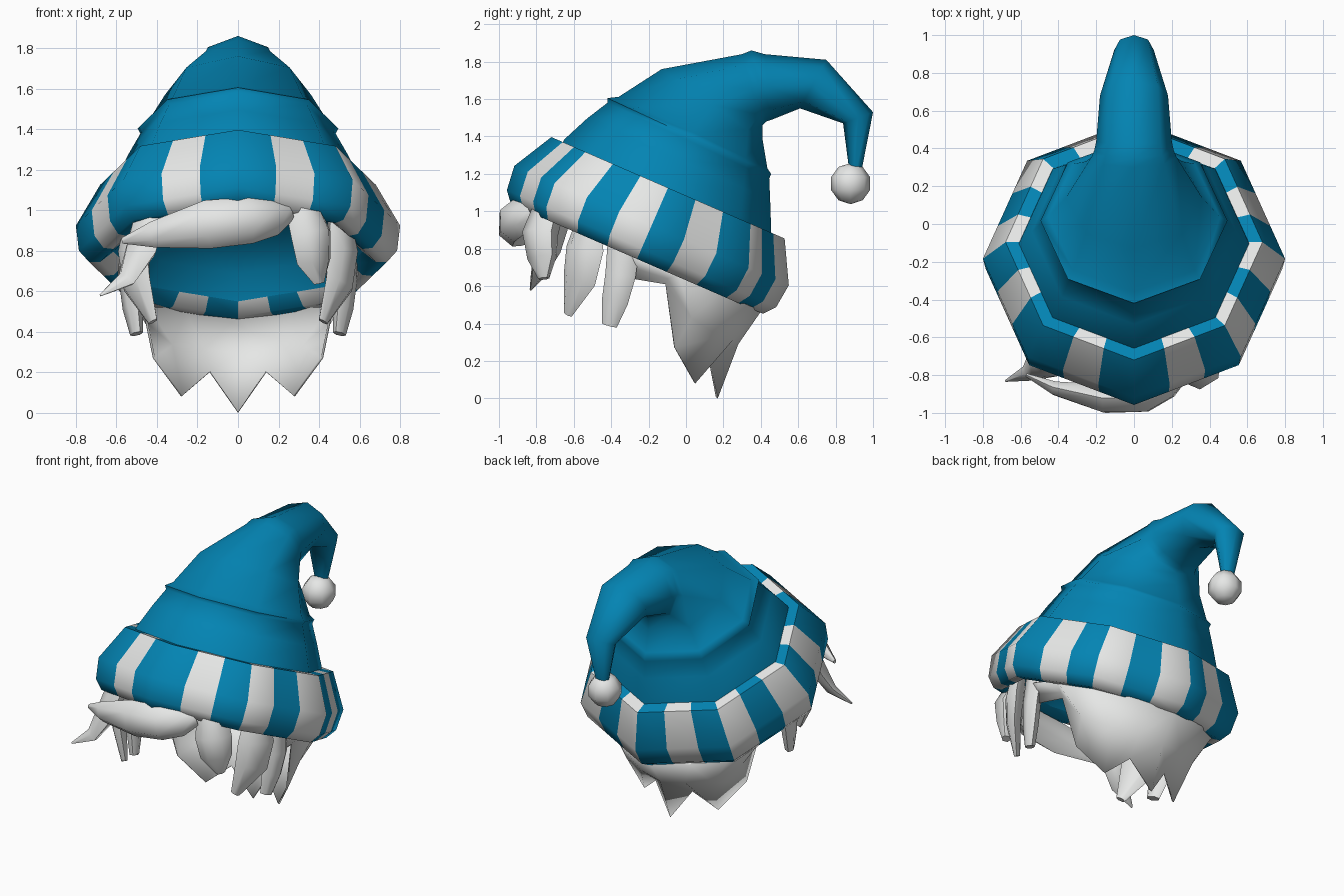
import bpy, bmesh, math
from mathutils import Vector

if "Cube" in bpy.data.objects:
    bpy.data.objects.remove(bpy.data.objects["Cube"])


def material(name, rgb):
    m = bpy.data.materials.new(name)
    m.diffuse_color = (*rgb, 1)
    m.use_nodes = True
    m.node_tree.nodes["Principled BSDF"].inputs["Base Color"].default_value = m.diffuse_color
    return m


BLUE = material("blue_felt", (0.001, 0.23, 0.45))
WHITE = material("soft_white", (0.83, 0.84, 0.83))


def build(name, verts, faces, mats, angle=60, indices=None):
    me = bpy.data.meshes.new(name)
    me.from_pydata([tuple(v) for v in verts], [], faces)
    ob = bpy.data.objects.new(name, me)
    bpy.context.collection.objects.link(ob)
    for m in mats:
        me.materials.append(m)
    if indices:
        for p, i in zip(me.polygons, indices):
            p.material_index = i
    bm = bmesh.new()
    bm.from_mesh(me)
    bmesh.ops.recalc_face_normals(bm, faces=bm.faces)
    bm.to_mesh(me)
    bm.free()
    bpy.ops.object.select_all(action='DESELECT')
    ob.select_set(True)
    bpy.context.view_layer.objects.active = ob
    bpy.ops.object.shade_smooth_by_angle(angle=math.radians(angle))
    return ob


def skin(rows, n):
    """Quads joining closed rings of n points."""
    return [(r * n + k, r * n + (k + 1) % n, (r + 1) * n + (k + 1) % n, (r + 1) * n + k)
            for r in range(rows - 1) for k in range(n)]


# Tilted frame shared by the brim, the lining and the hair roots
TILT = math.radians(23.5)
CY, CZ = -0.19, 0.91


def tilted(x, u, n):
    return Vector((x, CY + u * math.cos(TILT) + n * math.sin(TILT),
                   CZ - u * math.sin(TILT) + n * math.cos(TILT)))


# Brim: octagonal roll, each side split in three stripes
profile = [(0.59, 0.235), (0.68, 0.235), (0.80, 0.015), (0.785, -0.12), (0.735, -0.18),
           (0.68, -0.18), (0.615, -0.125)]
verts = []
for r, n in profile:
    for f in range(8):
        a, b = f * math.pi / 4, (f + 1) * math.pi / 4
        for s in range(3):
            t = s / 3
            x = r * (math.sin(a) * (1 - t) + math.sin(b) * t)
            u = -r * (math.cos(a) * (1 - t) + math.cos(b) * t)
            verts.append(tilted(x, u, n))
stripe = []
for r in range(len(profile) - 1):
    for k in range(24):
        side, s = divmod(k, 3)
        stripe.append((s + (1 if side in (1, 3, 5) else 0)) % 2)
build("striped_brim", verts, skin(len(profile), 24), [BLUE, WHITE], 60, stripe)

# Lining: shallow hollow dome inside the brim
dome = [(0.615, -0.125), (0.54, -0.01), (0.40, 0.08), (0.22, 0.125), (0.02, 0.14)]
verts = [tilted(r * math.sin(k * math.pi / 4), -r * math.cos(k * math.pi / 4), n)
         for r, n in dome for k in range(8)]
build("hat_lining", verts, skin(len(dome), 8), [BLUE], 65).data.flip_normals()

# Hat body: octagonal rings given by front (y, z), back (y, z), half width
rings = [((-0.68, 1.33), (0.45, 0.84), 0.62),
         ((-0.65, 1.385), (0.455, 0.91), 0.605),
         ((-0.53, 1.495), (0.45, 1.06), 0.54),
         ((-0.42, 1.58), (0.445, 1.175), 0.482),
         ((-0.42, 1.605), (0.455, 1.20), 0.495),
         ((-0.36, 1.612), (0.435, 1.23), 0.455),
         ((-0.13, 1.76), (0.41, 1.38), 0.36),
         ((0.30, 1.84), (0.41, 1.46), 0.225),
         ((0.35, 1.86), (0.43, 1.48), 0.21),
         ((0.42, 1.84), (0.46, 1.49), 0.20),
         ((0.75, 1.81), (0.61, 1.55), 0.18),
         ((1.00, 1.53), (0.84, 1.47), 0.105),
         ((0.935, 1.20), (0.875, 1.20), 0.04)]
verts = []
for (fy, fz), (by, bz), w in rings:
    for k in range(8):
        a = k * math.pi / 4
        c = math.cos(a)
        verts.append(Vector((w * math.sin(a), (fy + by) / 2 + c * (fy - by) / 2,
                             (fz + bz) / 2 + c * (fz - bz) / 2)))
build("hat_body", verts, skin(len(rings), 8), [BLUE], 80)

# Pompom
bpy.ops.mesh.primitive_uv_sphere_add(segments=8, ring_count=5, radius=0.11, location=(0, 0.88, 1.148))
pom = bpy.context.object
pom.name = "pompom"
pom.data.materials.append(WHITE)
bpy.ops.object.shade_smooth_by_angle(angle=math.radians(65))

# Back hair: half sheet from the brim down to jagged tips, mirrored
roots = [(0, 0.72), (22, 0.70), (45, 0.68), (68, 0.64), (86, 0.59), (102, 0.57)]
bulge = [(0, 0.28, 0.29), (0.17, 0.25, 0.31), (0.33, 0.18, 0.33), (0.45, 0.03, 0.43),
         (0.51, -0.10, 0.64), (0.545, -0.29, 0.70)]
tips = [(0, 0.17, 0.0), (0.14, 0.13, 0.2), (0.28, 0.05, 0.08), (0.42, -0.06, 0.27),
        (0.49, -0.11, 0.61), (0.53, -0.29, 0.64)]
verts = [tilted(r * math.sin(math.radians(a)), r * math.cos(math.radians(a)), -0.17) for a, r in roots]
verts += [Vector(p) for p in bulge] + [Vector(p) for p in tips]
n = len(roots)
faces = [(r * n + k, r * n + k + 1, (r + 1) * n + k + 1, (r + 1) * n + k)
         for r in range(2) for k in range(n - 1)]
hair = build("back_hair", verts, faces, [WHITE], 50)
mod = hair.modifiers.new("mirror", 'MIRROR')
mod.use_clip = True
mod = hair.modifiers.new("thickness", 'SOLIDIFY')
mod.thickness = 0.012


def lock(name, path, mirror=False):
    """Tapered six-sided strand; path rows are x, y, z, width, depth."""
    pts = [Vector(p[:3]) for p in path]
    verts = []
    for i, p in enumerate(path):
        d = (pts[min(i + 1, len(pts) - 1)] - pts[max(i - 1, 0)]).normalized()
        out = Vector((pts[i].x, pts[i].y - CY, 0))
        out = (out - d * out.dot(d)).normalized()
        side = d.cross(out)
        for k in range(6):
            a = k * math.pi / 3
            verts.append(pts[i] + side * math.cos(a) * p[3] + out * math.sin(a) * p[4])
    last = (len(path) - 1) * 6
    faces = skin(len(path), 6) + [tuple(range(6)), tuple(range(last, last + 6))]
    ob = build(name, verts, faces, [WHITE], 55)
    if mirror:
        ob.modifiers.new("mirror", 'MIRROR')


# Front locks
lock("swept_fringe", [(-0.57, -0.80, 0.85, 0.015, 0.01), (-0.42, -0.87, 0.88, 0.065, 0.04),
                      (-0.15, -0.925, 0.93, 0.12, 0.085), (0.06, -0.92, 0.95, 0.115, 0.085),
                      (0.18, -0.87, 0.965, 0.09, 0.06), (0.25, -0.81, 0.99, 0.05, 0.035)])
lock("left_front_spike", [(-0.44, -0.69, 0.96, 0.10, 0.06), (-0.48, -0.74, 0.80, 0.10, 0.06),
                          (-0.55, -0.79, 0.66, 0.055, 0.035), (-0.68, -0.83, 0.58, 0.006, 0.006)])
lock("right_front_lock", [(0.31, -0.73, 1.03, 0.09, 0.08), (0.36, -0.78, 0.88, 0.115, 0.09),
                          (0.375, -0.77, 0.75, 0.10, 0.07), (0.40, -0.76, 0.64, 0.03, 0.03)])
# Side locks on both sides
lock("forward_side_lock", [(0.50, -0.52, 0.95, 0.08, 0.05), (0.515, -0.54, 0.80, 0.12, 0.06),
                           (0.50, -0.57, 0.64, 0.11, 0.05), (0.42, -0.63, 0.45, 0.03, 0.02)], True)
lock("rear_side_lock", [(0.52, -0.33, 0.86, 0.09, 0.05), (0.535, -0.35, 0.66, 0.085, 0.05),
                        (0.52, -0.38, 0.52, 0.075, 0.045), (0.50, -0.41, 0.39, 0.045, 0.03)], True)
